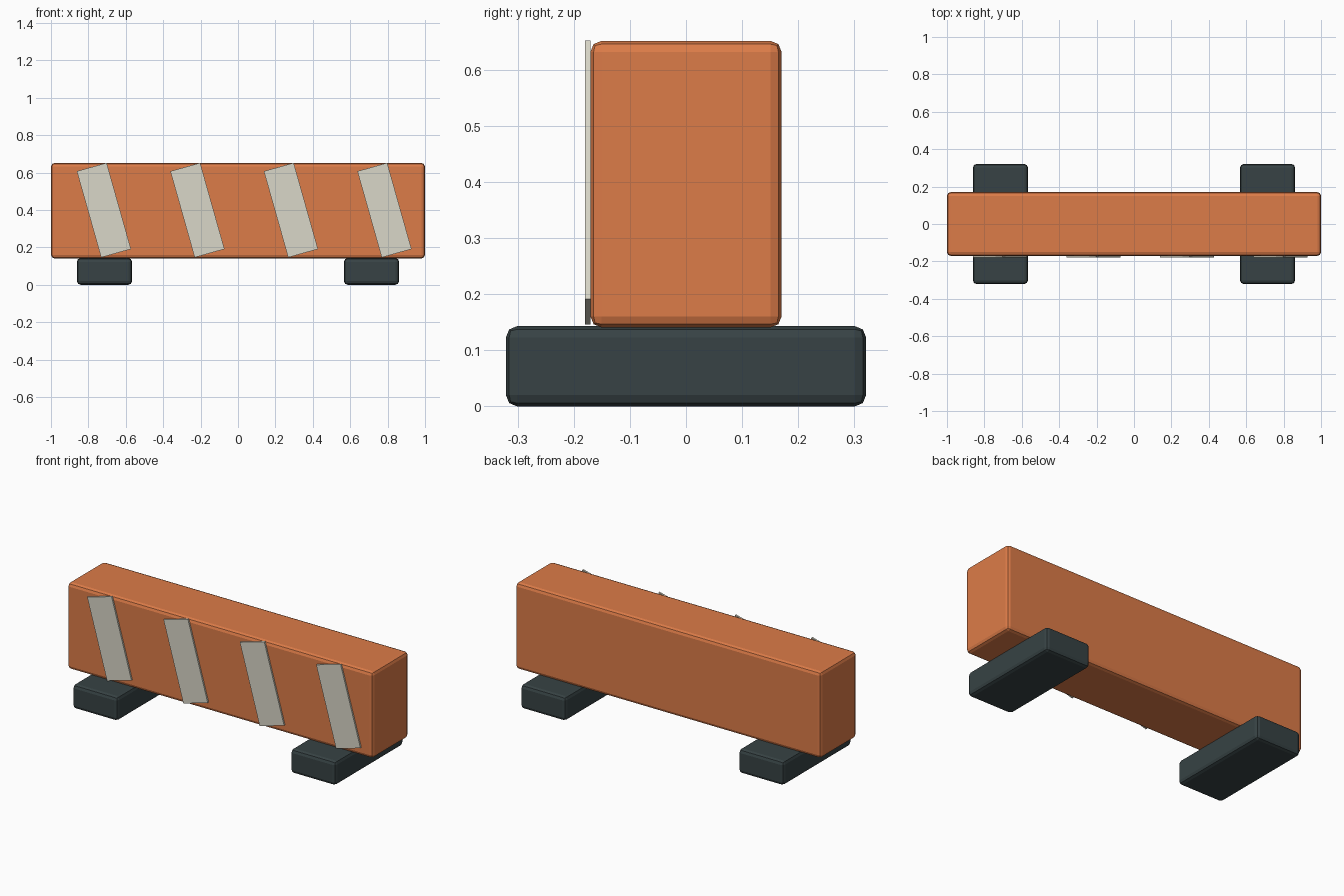
import bpy

if "Cube" in bpy.data.objects:
    bpy.data.objects.remove(bpy.data.objects["Cube"])


def material(name, rgb):
    mat = bpy.data.materials.new(name)
    mat.diffuse_color = (*rgb, 1)
    mat.use_nodes = True
    mat.node_tree.nodes["Principled BSDF"].inputs["Base Color"].default_value = mat.diffuse_color
    return mat


orange = material("orange plastic", (0.72, 0.2, 0.065))
rubber = material("dark rubber", (0.038, 0.055, 0.058))
pale = material("reflective white", (0.7, 0.68, 0.58))


def box(name, size, loc, mat, bevel=0.0, tilt=0.0):
    bpy.ops.mesh.primitive_cube_add(size=1, location=loc)
    ob = bpy.context.object
    ob.name = name
    ob.scale = size
    bpy.ops.object.transform_apply(location=False, rotation=False, scale=True)
    ob.rotation_euler.y = tilt
    ob.data.materials.append(mat)
    if bevel:
        mod = ob.modifiers.new("rounded edges", 'BEVEL')
        mod.width = bevel
        mod.segments = 2
    return ob


# Main barrier block
box("barrier_body", (2.0, 0.341, 0.511), (0, 0, 0.396), orange, 0.02)

# Two cross feet
for side, x in (("left", -0.714), ("right", 0.714)):
    box(side + "_foot", (0.295, 0.642, 0.143), (x, 0, 0.0715), rubber, 0.02)

# Slanted reflective stripes on the front face
for i in range(4):
    box(f"stripe_{i + 1}", (0.166, 0.01, 0.479), (-0.717 + 0.5 * i, -0.175, 0.399),
        pale, tilt=-0.275)
